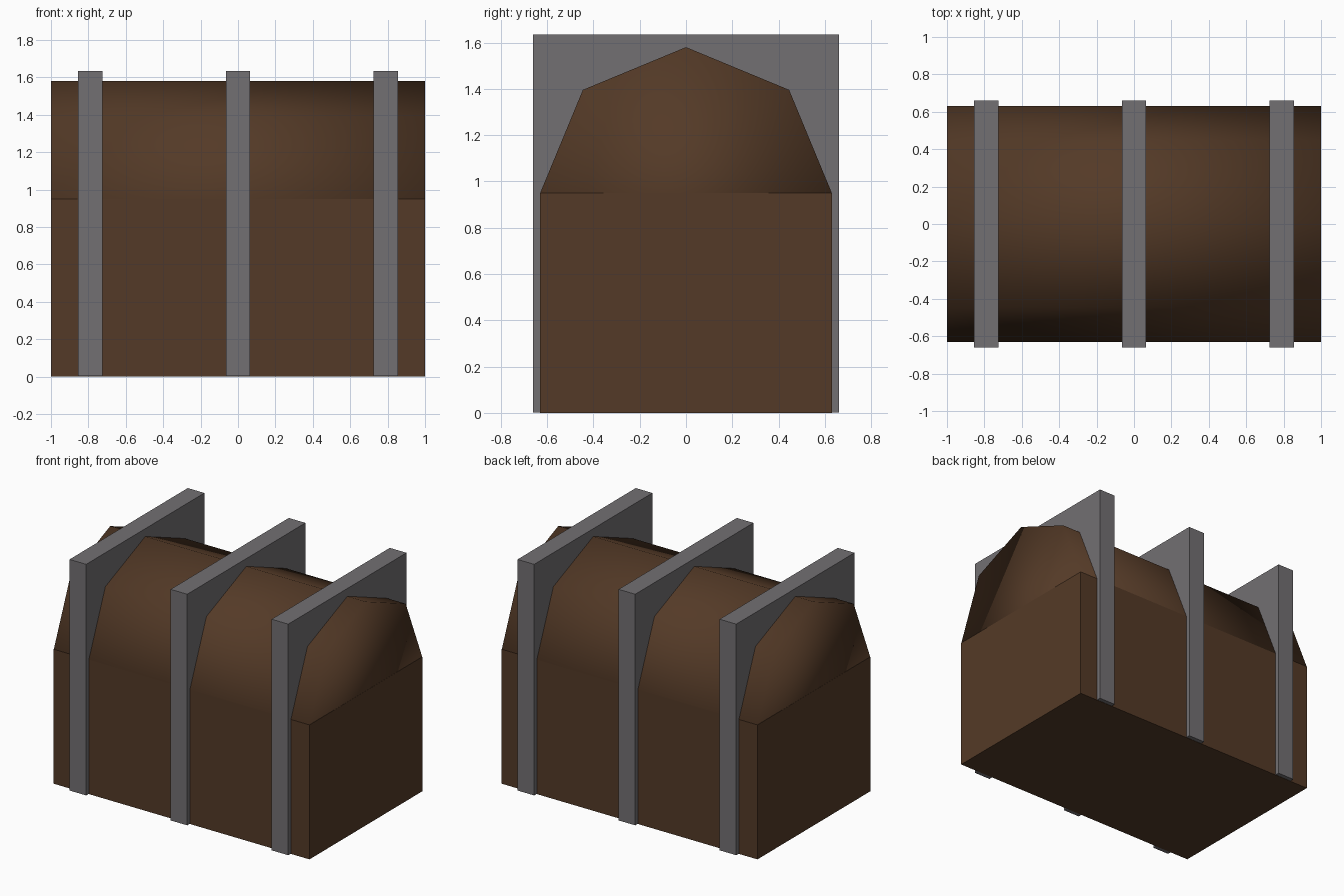
import bpy
import math

old = bpy.data.objects.get("Cube")
if old:
    bpy.data.objects.remove(old, do_unlink=True)


def make_material(name, rgb):
    mat = bpy.data.materials.new(name)
    mat.use_nodes = True
    colour = (*rgb, 1.0)
    mat.diffuse_color = colour
    mat.node_tree.nodes["Principled BSDF"].inputs["Base Color"].default_value = colour
    return mat


wood = make_material("dark brown wood", (0.088, 0.042, 0.020))
iron = make_material("grey iron", (0.17, 0.16, 0.17))

LENGTH, HALF_DEPTH, BODY_HEIGHT = 2.0, 0.63, 0.95
BAND_WIDTH, BAND_DEPTH, BAND_TOP = 0.13, 1.32, 1.635
GAP = 0.002  # keeps coinciding faces apart


def add_box(name, size, x, bottom, mat):
    bpy.ops.mesh.primitive_cube_add(size=1, location=(x, 0, bottom + size[2] / 2))
    box = bpy.context.object
    box.name = name
    box.scale = size
    bpy.ops.object.transform_apply(location=False, rotation=False, scale=True)
    box.data.materials.append(mat)
    return box


# Chest body
add_box("chest_body", (LENGTH, 2 * HALF_DEPTH, BODY_HEIGHT), 0, 0, wood)

# Rounded lid: an eight-sided barrel, its lower half sunk in the body
bpy.ops.mesh.primitive_cylinder_add(
    vertices=8, radius=HALF_DEPTH, depth=LENGTH - GAP,
    location=(0, 0, BODY_HEIGHT), rotation=(0, math.pi / 2, 0))
lid = bpy.context.object
lid.name = "rounded_lid"
lid.data.materials.append(wood)
bpy.ops.object.shade_smooth()

# Three iron bands
for name, x in (("right_band", -0.79), ("middle_band", 0), ("left_band", 0.79)):
    add_box(name, (BAND_WIDTH, BAND_DEPTH, BAND_TOP - GAP), x, GAP, iron)
